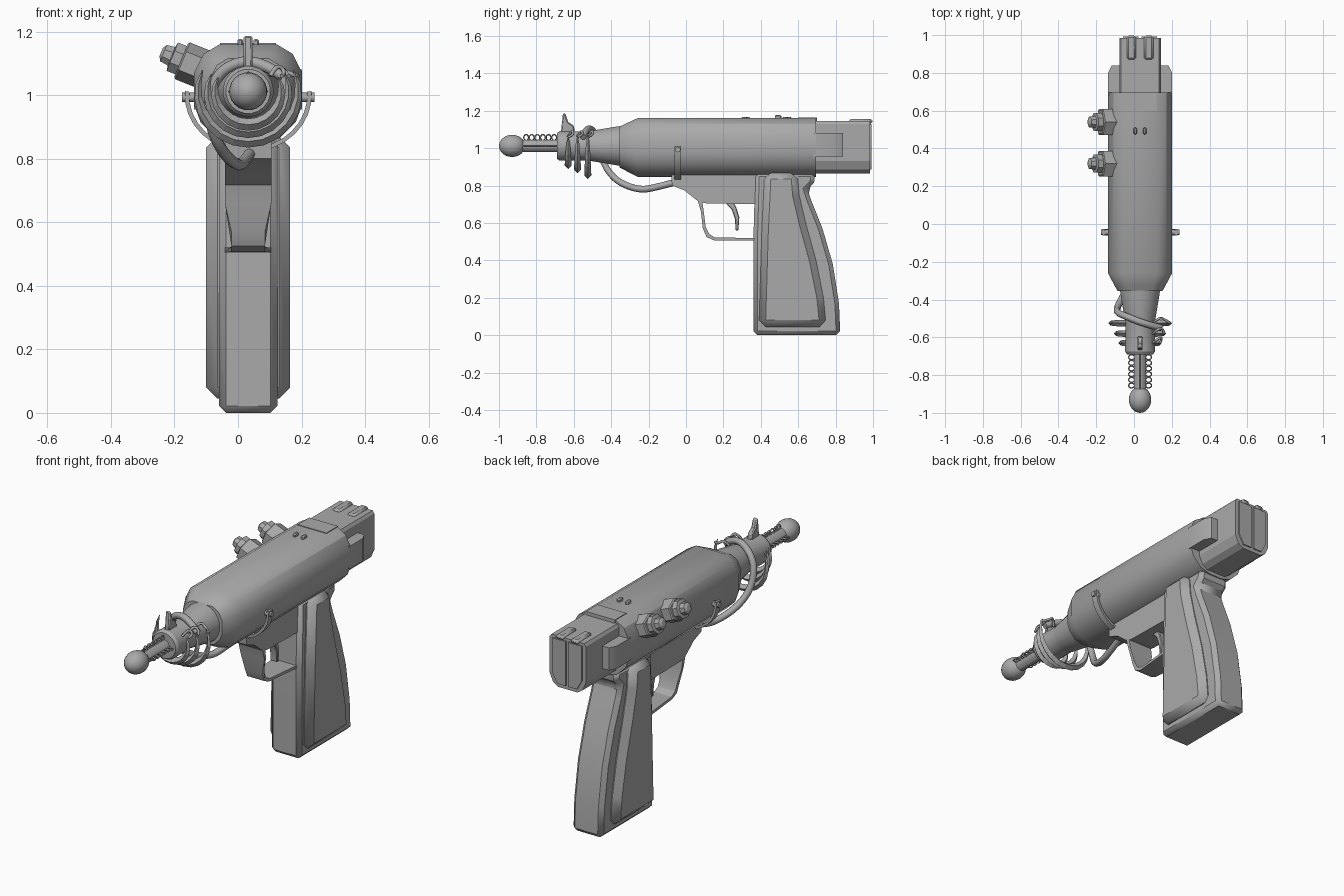
import bpy, bmesh, math
from mathutils import Matrix, Vector

cube = bpy.data.objects.get("Cube")
if cube:
    bpy.data.objects.remove(cube, do_unlink=True)

CX, CZ = 0.032, 1.012   # barrel axis

metal = bpy.data.materials.new("plain_grey")
metal.use_nodes = True
GREY = (0.40, 0.40, 0.40, 1)
metal.diffuse_color = GREY
metal.node_tree.nodes["Principled BSDF"].inputs["Base Color"].default_value = GREY


def finish(name, bm, bevel=0, smooth=True, angle=30):
    bmesh.ops.recalc_face_normals(bm, faces=bm.faces)
    me = bpy.data.meshes.new(name)
    bm.to_mesh(me)
    bm.free()
    me.materials.append(metal)
    ob = bpy.data.objects.new(name, me)
    bpy.context.collection.objects.link(ob)
    if bevel:
        mod = ob.modifiers.new("bevel", "BEVEL")
        mod.width = bevel
        mod.segments = 1
        mod.limit_method = "ANGLE"
        mod.angle_limit = math.radians(40)
    if smooth:
        bpy.ops.object.select_all(action="DESELECT")
        ob.select_set(True)
        bpy.context.view_layer.objects.active = ob
        bpy.ops.object.shade_smooth_by_angle(angle=math.radians(angle))
    return ob


def loft(name, rings, **kw):
    """Skin closed rings of points and cap both ends."""
    bm = bmesh.new()
    loops = [[bm.verts.new(p) for p in ring] for ring in rings]
    n = len(loops[0])
    for a, b in zip(loops, loops[1:]):
        for i in range(n):
            j = (i + 1) % n
            bm.faces.new((a[i], a[j], b[j], b[i]))
    bm.faces.new(loops[0])
    bm.faces.new(loops[-1])
    return finish(name, bm, **kw)


def prism(name, profile, half, **kw):
    """Side profile (y, z) extruded evenly either side of the centre plane."""
    return loft(name, [[(CX + s * half, y, z) for y, z in profile] for s in (-1, 1)], **kw)


def lathe(name, profile, sides, **kw):
    """Profile (y, radius) turned about the barrel axis."""
    turn = [2 * math.pi * (i + 0.5) / sides for i in range(sides)]
    return loft(name, [[(CX + r * math.cos(t), y, CZ + r * math.sin(t)) for t in turn]
                       for y, r in profile], **kw)


def mirrored(half):
    return half + [(-x, z) for x, z in reversed(half)]


def box(name, x, y, z, **kw):
    return loft(name, [[(a, y[0], z[0]), (a, y[1], z[0]), (a, y[1], z[1]), (a, y[0], z[1])]
                       for a in x], **kw)


def tube(name, pts, radius, radii=None, res=2, kind="POLY"):
    cu = bpy.data.curves.new(name, "CURVE")
    cu.dimensions = "3D"
    cu.bevel_depth = radius
    cu.bevel_resolution = res
    cu.use_fill_caps = True
    cu.resolution_u = 6
    sp = cu.splines.new(kind)
    sp.points.add(len(pts) - 1)
    for i, p in enumerate(pts):
        sp.points[i].co = (*p, 1)
        sp.points[i].radius = radii[i] if radii else 1
    if kind == "NURBS":
        sp.order_u = 3
        sp.use_endpoint_u = True
    sp.use_smooth = res > 0
    cu.materials.append(metal)
    ob = bpy.data.objects.new(name, cu)
    bpy.context.collection.objects.link(ob)
    return ob


# Main body with tapered shoulder
section = mirrored([(0.09, 1.16), (0.14, 1.13), (0.17, 1.07), (0.17, 0.97),
                    (0.15, 0.915), (0.10, 0.865), (0.04, 0.847)])
loft("body", [[(CX + x * k, y, CZ + (z - CZ) * k) for x, z in section]
              for y, k in ((-0.355, 0.70), (-0.33, 0.78), (-0.26, 1), (0.695, 1))], angle=32)

# Rear block, side lugs, end panels and top rails
block = mirrored([(0.10, 1.145), (0.11, 1.13), (0.11, 0.93), (0.09, 0.885), (0.06, 0.865)])
loft("rear_block", [[(CX + x, y, z) for x, z in block] for y in (0.68, 0.985)], angle=20)
panel = [(0.008, 1.13), (0.09, 1.13), (0.09, 0.94), (0.06, 0.885), (0.008, 0.885)]
for s, side in ((-1, "right"), (1, "left")):
    loft(side + "_end_panel", [[(CX + s * x, y, z) for x, z in panel] for y in (0.98, 0.992)])
    lug = [(0.09, 0.68), (0.17, 0.68), (0.17, 0.80), (0.15, 0.84), (0.09, 0.84)]
    loft(side + "_lug", [[(CX + s * x, y, z) for x, y in lug] for z in (0.955, 1.08)])
    c = CX + s * 0.046
    box(side + "_top_rail", (c - 0.024, c + 0.024), (0.87, 0.997), (1.13, 1.156), bevel=0.01)
    c = CX + s * 0.025
    box(side + "_rear_sight", (c - 0.009, c + 0.009), (0.475, 0.51), (1.15, 1.177), bevel=0.005)
box("top_plate", (CX - 0.088, CX + 0.088), (0.60, 0.70), (1.14, 1.164))

# Barrel, rod and ball tip
lathe("barrel", [(-0.34, 0.108), (-0.37, 0.105), (-0.50, 0.083), (-0.52, 0.078),
                 (-0.675, 0.08), (-0.69, 0.07)], 20)
lathe("rod", [(-0.68, 0.034), (-0.88, 0.034)], 12)
lathe("ball_tip", [(-0.93 - 0.07 * math.cos(a), max(0.06 * math.sin(a), 0.002))
                   for a in [math.pi * i / 12 for i in range(13)]], 20, angle=40)

# Rows of wire loops beside and above the rod
for k, side in enumerate(("left", "top", "right")):
    d = Vector((math.cos(k * math.pi / 2), 0, math.sin(k * math.pi / 2)))
    for i in range(6):
        c = Vector((CX, -0.705 - i * 0.03, CZ)) + d * 0.045
        ring = [2 * math.pi * j / 12 for j in range(13)]
        tube(f"{side}_wire_loop_{i}", [c + d * 0.016 * math.cos(t)
             + Vector((0, 0.013 * math.sin(t), 0)) for t in ring], 0.0035, res=0)

# Front sight fin
prism("front_sight", [(-0.67, 1.07), (-0.658, 1.188), (-0.645, 1.185), (-0.63, 1.14),
                      (-0.60, 1.12), (-0.592, 1.07)], 0.014, bevel=0.006)

# Pointed crescent claws under the barrel
for i, (y, r) in enumerate(((-0.63, 0.105), (-0.58, 0.128), (-0.525, 0.158))):
    arc = [math.radians(155 + 230 * j / 14) for j in range(15)]
    tube(f"claw_{i}", [(CX + r * math.cos(t), y, CZ + r * math.sin(t)) for t in arc], 0.019,
         [0.1 + 0.9 * math.sin(math.pi * j / 14) ** 0.6 for j in range(15)], res=0)
    tube(f"claw_wire_{i}", [(CX + 0.07, y, 1.06), (CX + 0.09, y + 0.02, 1.10),
                            (CX + 0.12, y + 0.03, 1.07), (CX + r, y, 1.06)],
         0.007, res=1, kind="NURBS")

# Feed pipe wrapping from the frame over the barrel
tube("feed_pipe", [(0.04, -0.05, 0.82), (0.02, -0.16, 0.79), (0, -0.25, 0.775),
                   (-0.05, -0.37, 0.82), (-0.09, -0.44, 0.91), (-0.09, -0.47, 1.02),
                   (-0.04, -0.49, 1.09), (0.06, -0.53, 1.115), (0.14, -0.55, 1.06)],
     0.018, kind="NURBS")

# Strap bracket around the underside with studs
arc = [math.radians(176 + 188 * j / 16) for j in range(17)]
loft("strap", [[(CX + r * math.cos(t), y, 1.0 + 0.9 * r * math.sin(t))
                for r, y in ((0.186, -0.062), (0.2, -0.062), (0.2, -0.026), (0.186, -0.026))]
               for t in arc])
for s, side in ((-1, "right"), (1, "left")):
    tube(side + "_strap_stud", [(CX + s * 0.16, -0.044, 0.993), (CX + s * 0.208, -0.044, 0.993)], 0.015)

# Angled control knobs on one side
for y, place in ((0.32, "front"), (0.54, "rear")):
    tilt = Matrix.Translation((-0.10, y, 1.078)) @ Matrix.Rotation(math.radians(22), 4, "Y")
    for part, sides, prof in (("base", 6, ((0.02, 0.078), (-0.08, 0.078), (-0.085, 0.07))),
                              ("knob", 8, ((-0.08, 0.052), (-0.115, 0.052), (-0.118, 0.034),
                                           (-0.145, 0.03), (-0.153, 0.015)))):
        flat = 0.8 if part == "base" else 1
        loft(f"{place}_control_{part}",
             [[tilt @ Vector((d, r * math.cos(2 * math.pi * (i + 0.5) / sides),
                              flat * r * math.sin(2 * math.pi * (i + 0.5) / sides)))
               for i in range(sides)] for d, r in prof], smooth=False)

# Frame, trigger guard and trigger
prism("frame", [(-0.08, 0.87), (-0.075, 0.80), (-0.01, 0.775), (0.04, 0.735), (0.07, 0.712),
                (0.11, 0.705), (0.39, 0.70), (0.39, 0.87)], 0.073)
guard = prism("trigger_guard", [(0.06, 0.73), (0.08, 0.66), (0.09, 0.57), (0.11, 0.525),
              (0.15, 0.507), (0.37, 0.505), (0.37, 0.52), (0.155, 0.522), (0.125, 0.54),
              (0.105, 0.58), (0.095, 0.66), (0.085, 0.73)], 0.073)
for v in guard.data.vertices:
    if v.co.z < 0.6 and v.co.y < 0.2:
        v.co.x = CX + (v.co.x - CX) * 0.72
prism("trigger", [(0.20, 0.72), (0.245, 0.67), (0.262, 0.62), (0.265, 0.56), (0.28, 0.56),
                  (0.285, 0.63), (0.27, 0.68), (0.25, 0.72)], 0.022, bevel=0.004)

# Grip core and raised side panels
prism("grip_core", [(0.36, 0), (0.825, 0), (0.818, 0.17), (0.785, 0.38), (0.73, 0.57),
                    (0.67, 0.72), (0.65, 0.78), (0.685, 0.815), (0.69, 0.87), (0.37, 0.87),
                    (0.36, 0.5)], 0.092, bevel=0.022)
prism("grip_panels", [(0.39, 0.045), (0.75, 0.045), (0.735, 0.20), (0.695, 0.40), (0.64, 0.60),
                      (0.605, 0.75), (0.595, 0.87), (0.42, 0.87), (0.405, 0.55)],
      0.132, bevel=0.035)
